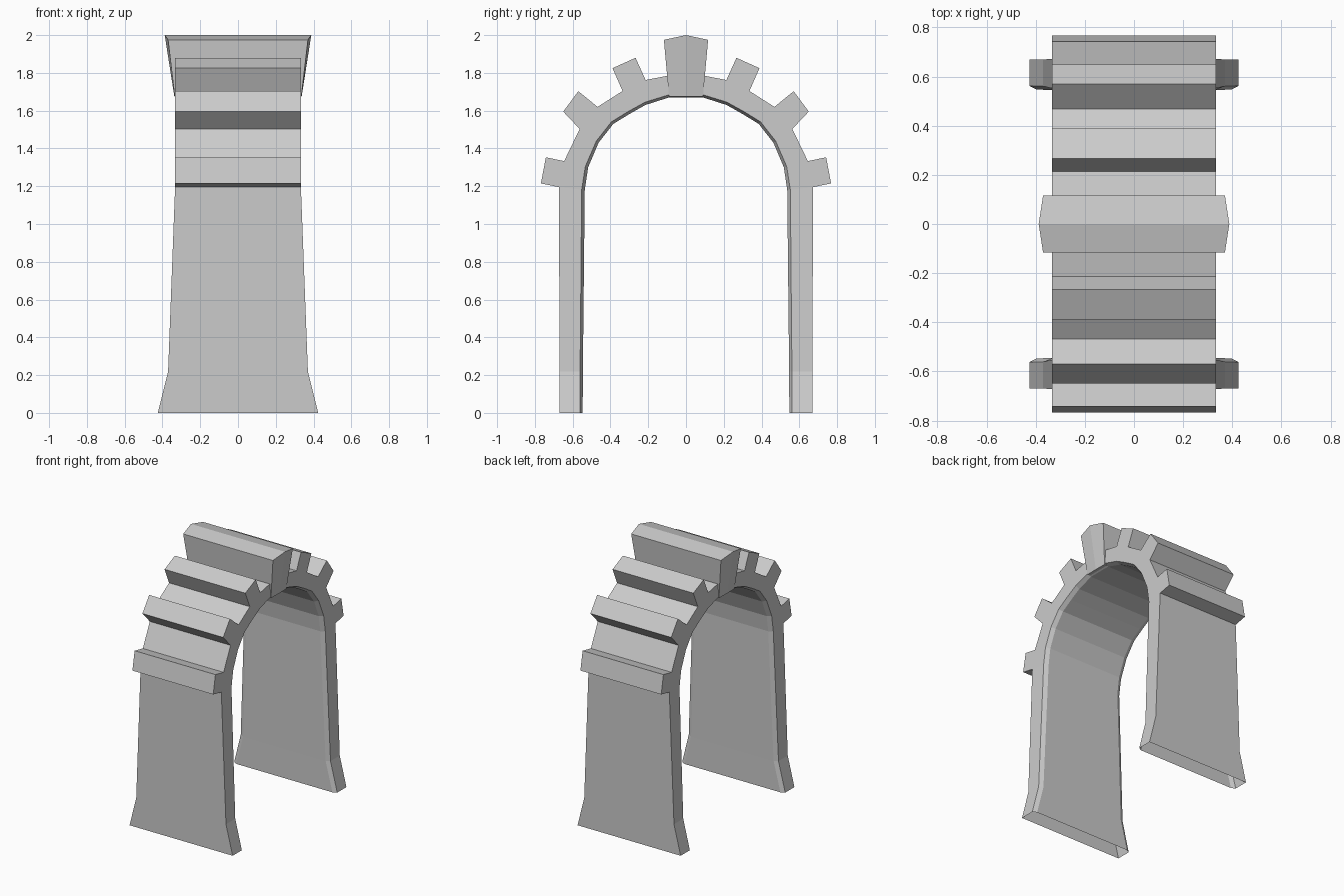
import bpy
import bmesh

cube = bpy.data.objects.get("Cube")
if cube:
    bpy.data.objects.remove(cube, do_unlink=True)

stone = bpy.data.materials.new("grey stone")
stone.use_nodes = True
COLOUR = (0.6, 0.6, 0.6, 1)
stone.diffuse_color = COLOUR
stone.node_tree.nodes["Principled BSDF"].inputs["Base Color"].default_value = COLOUR

WIDTH = 0.333


def loft(name, rings, cap=True):
    """Skin a list of closed rings, with optional end caps."""
    bm = bmesh.new()
    rows = [[bm.verts.new(p) for p in ring] for ring in rings]
    for a, b in zip(rows, rows[1:]):
        for i in range(len(a)):
            j = (i + 1) % len(a)
            bm.faces.new((a[i], a[j], b[j], b[i]))
    if cap:
        bm.faces.new(rows[0])
        bm.faces.new(rows[-1])
    bmesh.ops.recalc_face_normals(bm, faces=bm.faces)
    mesh = bpy.data.meshes.new(name)
    bm.to_mesh(mesh)
    bm.free()
    mesh.materials.append(stone)
    ob = bpy.data.objects.new(name, mesh)
    bpy.context.collection.objects.link(ob)
    return ob


# Arch stations from the foot to the crown: half width, outer (y, z), inner (y, z)
stations = [
    (0.425, (0.67, 0), (0.547, 0)),
    (0.37, (0.67, 0.22), (0.546, 0.22)),
    (WIDTH, (0.672, 1.195), (0.536, 1.18)),
    (WIDTH, (0.645, 1.333), (0.518, 1.3)),
    (WIDTH, (0.563, 1.503), (0.463, 1.43)),
    (WIDTH, (0.468, 1.62), (0.385, 1.53)),
    (WIDTH, (0.336, 1.704), (0.3, 1.582)),
    (WIDTH, (0.214, 1.762), (0.215, 1.63)),
    (WIDTH, (0.108, 1.783), (0.09, 1.67)),
]


def arch_ring(station, side):
    w, (oy, oz), (iy, iz) = station
    # The inner edge is bevelled towards the opening
    ry, rz = iy + (oy - iy) * 0.12, iz + (oz - iz) * 0.12
    n = w - 0.03
    section = [(-w, oy, oz), (w, oy, oz), (w, ry, rz),
               (n, iy, iz), (-n, iy, iz), (-w, ry, rz)]
    return [(x, y * side, z) for x, y, z in section]


rings = [arch_ring(s, 1) for s in stations]
rings += [arch_ring(s, -1) for s in reversed(stations)]
loft("arch_shell", rings, cap=False)  # feet are open underneath

# Projecting rib blocks: base, two outer corners, base
ribs = {
    "lower_rib": [(0.672, 1.195), (0.768, 1.215), (0.742, 1.353), (0.645, 1.333)],
    "middle_rib": [(0.563, 1.503), (0.65, 1.595), (0.57, 1.703), (0.468, 1.62)],
    "upper_rib": [(0.336, 1.704), (0.389, 1.825), (0.267, 1.88), (0.214, 1.762)],
}
for name, corners in ribs.items():
    for label, side in (("back", 1), ("front", -1)):
        loft(name + "_" + label,
             [[(x, y * side, z) for y, z in corners] for x in (-WIDTH, WIDTH)])

# Keystone: flared wedge with a ridge down each end
keystone = []
for half_x, ridge_x, y, z, ridge_z in ((WIDTH + 0.002, WIDTH + 0.004, 0.09, 1.675, 1.675),
                                       (0.37, 0.388, 0.117, 1.975, 2.0)):
    keystone.append([(-half_x, -y, z), (half_x, -y, z), (ridge_x, 0, ridge_z),
                     (half_x, y, z), (-half_x, y, z), (-ridge_x, 0, ridge_z)])
stone_block = loft("keystone", keystone, cap=False)

# Two sloping planes on top and a flat underside
bm = bmesh.new()
bm.from_mesh(stone_block.data)
bm.verts.ensure_lookup_table()
v = bm.verts
bm.faces.new([v[i] for i in range(6)])
for idx in ((6, 7, 8, 11), (11, 8, 9, 10)):
    bm.faces.new([v[i] for i in idx])
bmesh.ops.recalc_face_normals(bm, faces=bm.faces)
bm.to_mesh(stone_block.data)
bm.free()
